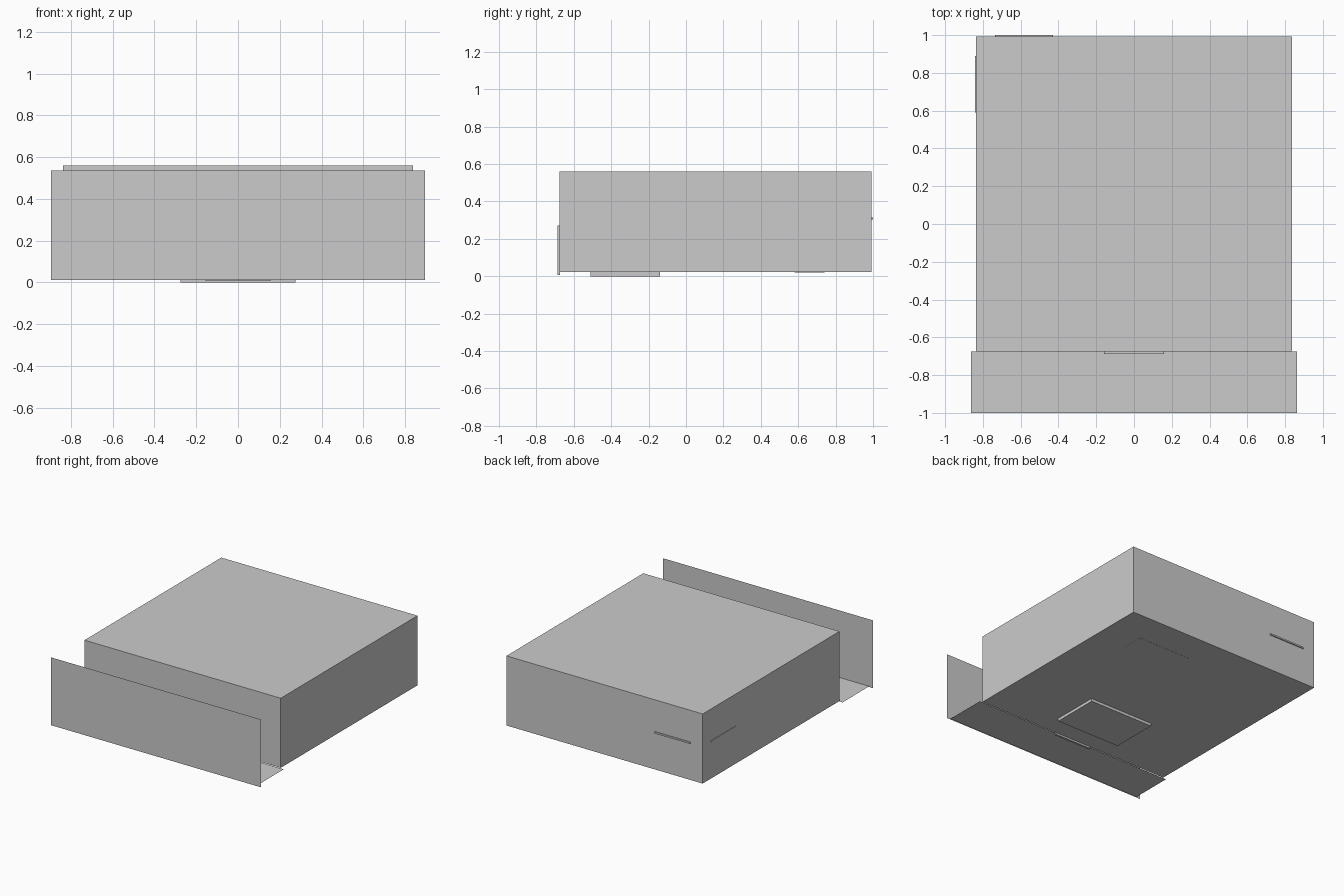
import bpy, bmesh
from mathutils import Vector

if "Cube" in bpy.data.objects:
    bpy.data.objects.remove(bpy.data.objects["Cube"])


def box(name, x, y, z):
    """Box between (min, max) pairs; a zero-depth pair gives a single flat sheet."""
    lo, hi = Vector((x[0], y[0], z[0])), Vector((x[1], y[1], z[1]))
    size, mid = hi - lo, (hi + lo) / 2
    bm = bmesh.new()
    if min(size) > 0:
        bmesh.ops.create_cube(bm, size=1)
        for v in bm.verts:
            v.co = Vector(a * b for a, b in zip(v.co, size)) + mid
    else:
        flat = list(size).index(min(size))
        u, w = [i for i in range(3) if i != flat]
        verts = []
        for su, sw in ((-.5, -.5), (.5, -.5), (.5, .5), (-.5, .5)):
            p = mid.copy()
            p[u] += su * size[u]
            p[w] += sw * size[w]
            verts.append(bm.verts.new(p))
        bm.faces.new(verts)
    mesh = bpy.data.meshes.new(name)
    bm.to_mesh(mesh)
    bm.free()
    obj = bpy.data.objects.new(name, mesh)
    bpy.context.collection.objects.link(obj)
    return obj


# Main case
box("case_body", (-.837, .837), (-.675, .992), (.022, .559))

# Opened front: thin upright panel and the sheet joining it to the case
box("front_panel", (-.895, .895), (-1, -1), (.012, .535))
box("front_floor_sheet", (-.863, .863), (-1, -.675), (.018, .018))

# Raised plate on the case front, behind the panel
box("front_plate", (-.158, .158), (-.688, -.673), (.008, .272))

# Underside foot and shallow label plate
box("bottom_foot", (-.275, .275), (-.51, -.14), (0, .024))
box("bottom_label_plate", (.11, .565), (.58, .74), (.021, .024))

# Slim strips near the back left corner
box("back_strip", (-.735, -.43), (.99, 1), (.303, .315))
box("left_strip", (-.842, -.835), (.59, .89), (.305, .314))
